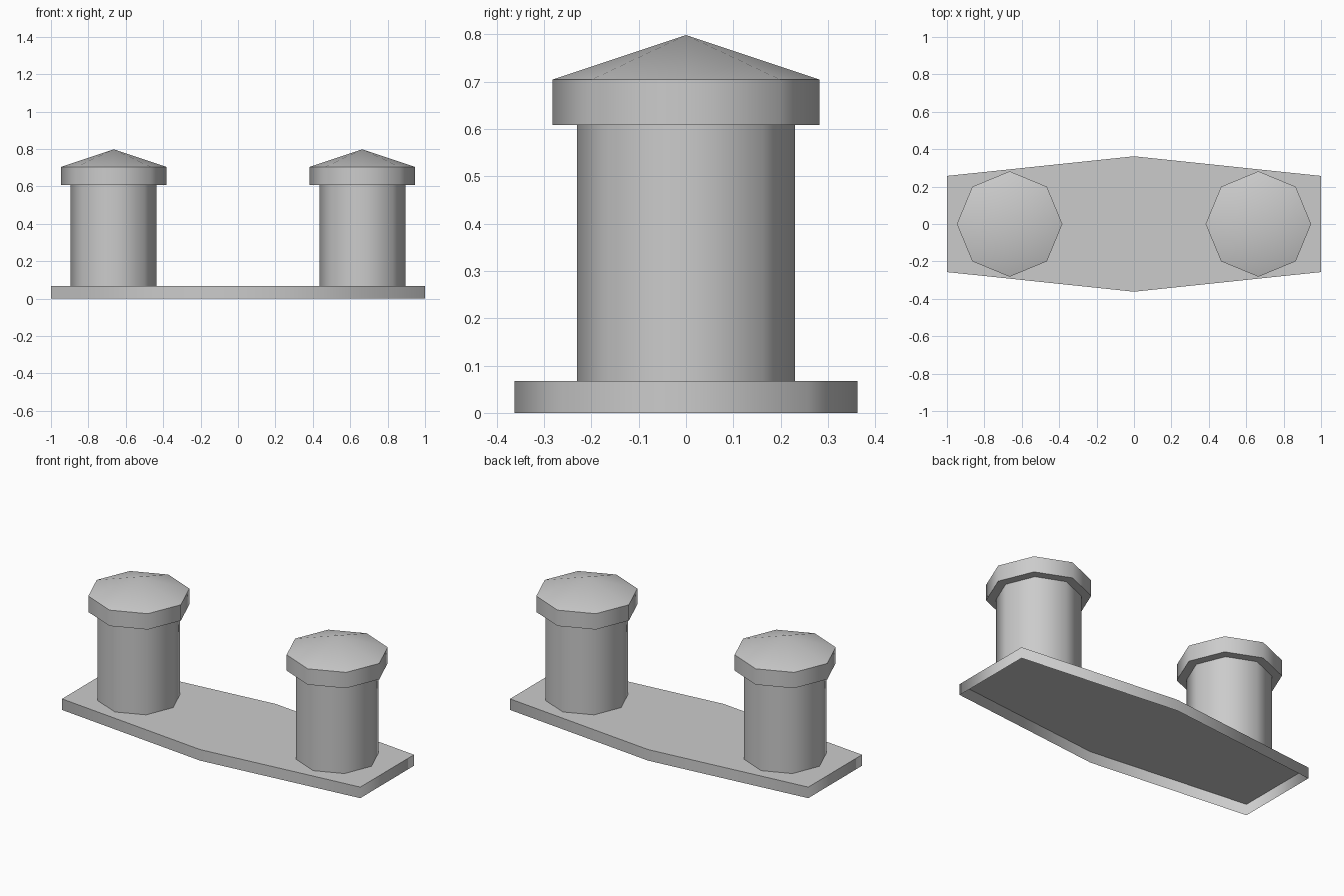
import bpy, bmesh
from math import cos, sin, pi, radians

default = bpy.data.objects.get("Cube")
if default:
    bpy.data.objects.remove(default, do_unlink=True)

grey = bpy.data.materials.new("light_grey")
grey.use_nodes = True
colour = (0.6, 0.6, 0.6, 1)
grey.diffuse_color = colour
grey.node_tree.nodes["Principled BSDF"].inputs["Base Color"].default_value = colour


def make_object(name, bm, location, smooth_angle):
    mesh = bpy.data.meshes.new(name)
    bm.to_mesh(mesh)
    bm.free()
    mesh.materials.append(grey)
    obj = bpy.data.objects.new(name, mesh)
    obj.location = location
    bpy.context.collection.objects.link(obj)
    bpy.ops.object.select_all(action='DESELECT')
    obj.select_set(True)
    bpy.context.view_layer.objects.active = obj
    bpy.ops.object.shade_smooth_by_angle(angle=radians(smooth_angle))
    return obj


def octagon(bm, radius, z):
    return [bm.verts.new((radius * cos(i * pi / 4), radius * sin(i * pi / 4), z))
            for i in range(8)]


def bridge(bm, lower, upper):
    n = len(lower)
    for i in range(n):
        j = (i + 1) % n
        bm.faces.new((lower[i], lower[j], upper[j], upper[i]))


PLATE_TOP, CAP_BOTTOM, CAP_RIM, CAP_TOP = 0.067, 0.608, 0.704, 0.798
POST_R, CAP_R, POST_X = 0.23, 0.282, 0.665

# Hexagonal base plate, hollow and open underneath
bm = bmesh.new()
outline = [(-1, -0.257), (0, -0.362), (1, -0.257), (1, 0.257), (0, 0.362), (-1, 0.257)]
bottom = [bm.verts.new((x, y, 0)) for x, y in outline]
top = [bm.verts.new((x, y, PLATE_TOP)) for x, y in outline]
bridge(bm, bottom, top)
bm.faces.new(top)
make_object("base_plate", bm, (0, 0, 0), 87)

for side, x in (("left", POST_X), ("right", -POST_X)):
    # Eight-sided post
    bm = bmesh.new()
    bridge(bm, octagon(bm, POST_R, PLATE_TOP), octagon(bm, POST_R, CAP_BOTTOM))
    make_object(side + "_post", bm, (x, 0, 0), 50)

    # Overhanging cap: underside ring, rim and shallow cone
    bm = bmesh.new()
    inner = octagon(bm, POST_R, CAP_BOTTOM)
    lower = octagon(bm, CAP_R, CAP_BOTTOM)
    rim = octagon(bm, CAP_R, CAP_RIM)
    apex = bm.verts.new((0, 0, CAP_TOP))
    bridge(bm, inner, lower)
    bridge(bm, lower, rim)
    for i in range(8):
        bm.faces.new((rim[i], rim[(i + 1) % 8], apex))
    make_object(side + "_cap", bm, (x, 0, 0), 50)
